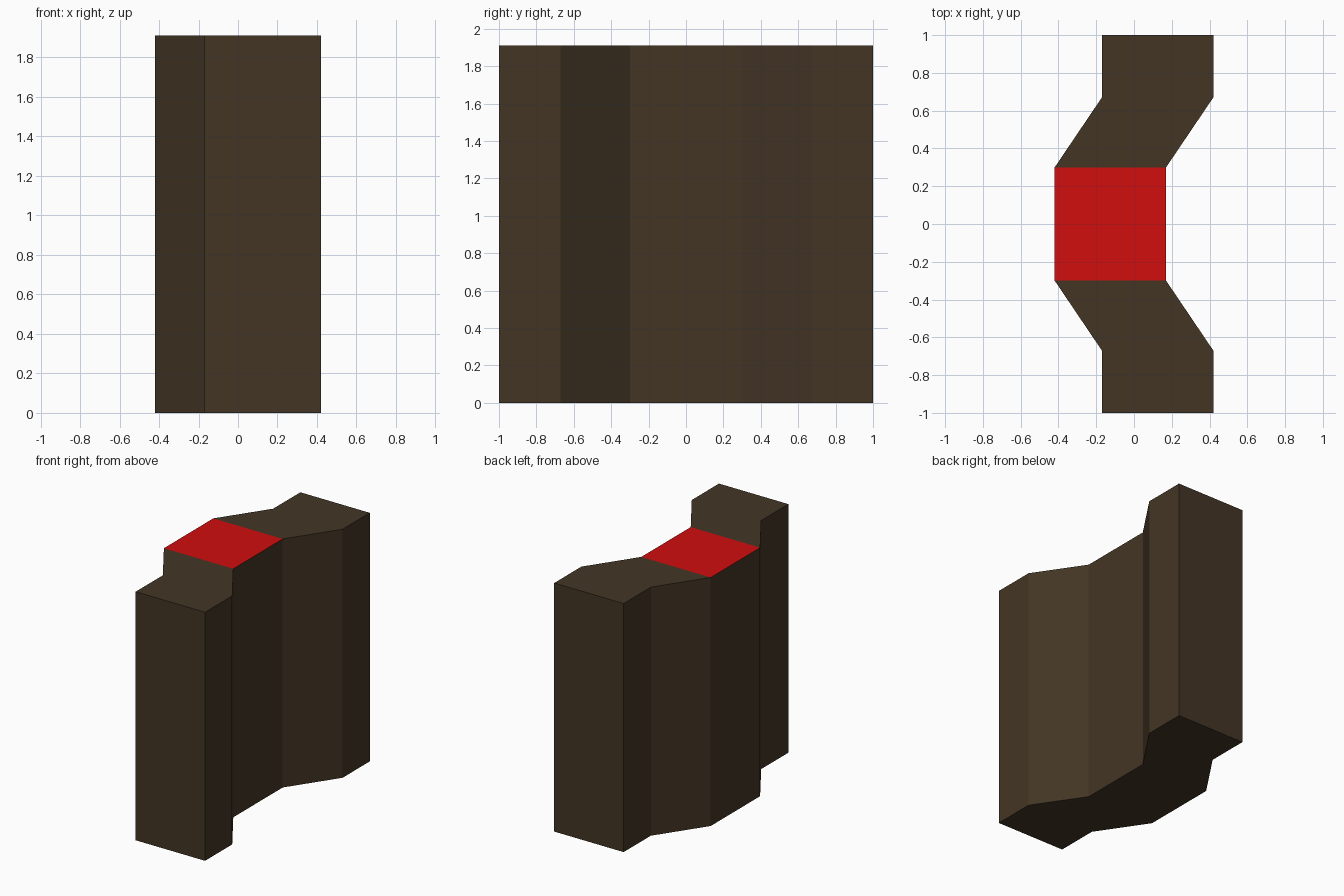
import bpy, bmesh

if "Cube" in bpy.data.objects:
    bpy.data.objects.remove(bpy.data.objects["Cube"])

HEIGHT = 1.91


def material(name, rgb):
    m = bpy.data.materials.new(name)
    m.diffuse_color = (*rgb, 1)
    m.use_nodes = True
    m.node_tree.nodes["Principled BSDF"].inputs["Base Color"].default_value = m.diffuse_color
    return m


brown = material("dark brown", (0.056, 0.036, 0.018))
red = material("red", (0.64, 0.004, 0.004))

# Zigzag plan: (y, left x, right x) for each station along the wall
stations = [(-1.0, -0.17, 0.42), (-0.67, -0.17, 0.42), (-0.3, -0.42, 0.17),
            (0.3, -0.42, 0.17), (0.67, -0.17, 0.42), (1.0, -0.17, 0.42)]

# Floor strip of quads, extruded upwards into a solid
bm = bmesh.new()
rows = [(bm.verts.new((l, y, 0)), bm.verts.new((r, y, 0))) for y, l, r in stations]
floor = [bm.faces.new((a[0], a[1], b[1], b[0])) for a, b in zip(rows, rows[1:])]
top = bmesh.ops.extrude_face_region(bm, geom=floor, use_keep_orig=True)["geom"]
bmesh.ops.translate(bm, vec=(0, 0, HEIGHT),
                    verts=[g for g in top if isinstance(g, bmesh.types.BMVert)])
bmesh.ops.recalc_face_normals(bm, faces=bm.faces)

# Red patch on the middle of the top
for f in bm.faces:
    c = f.calc_center_median()
    f.material_index = int(c.z > HEIGHT - 0.01 and abs(c.y) < 0.1)

mesh = bpy.data.meshes.new("zigzag_wall")
bm.to_mesh(mesh)
bm.free()
mesh.materials.append(brown)
mesh.materials.append(red)
bpy.context.collection.objects.link(bpy.data.objects.new("zigzag_wall", mesh))
